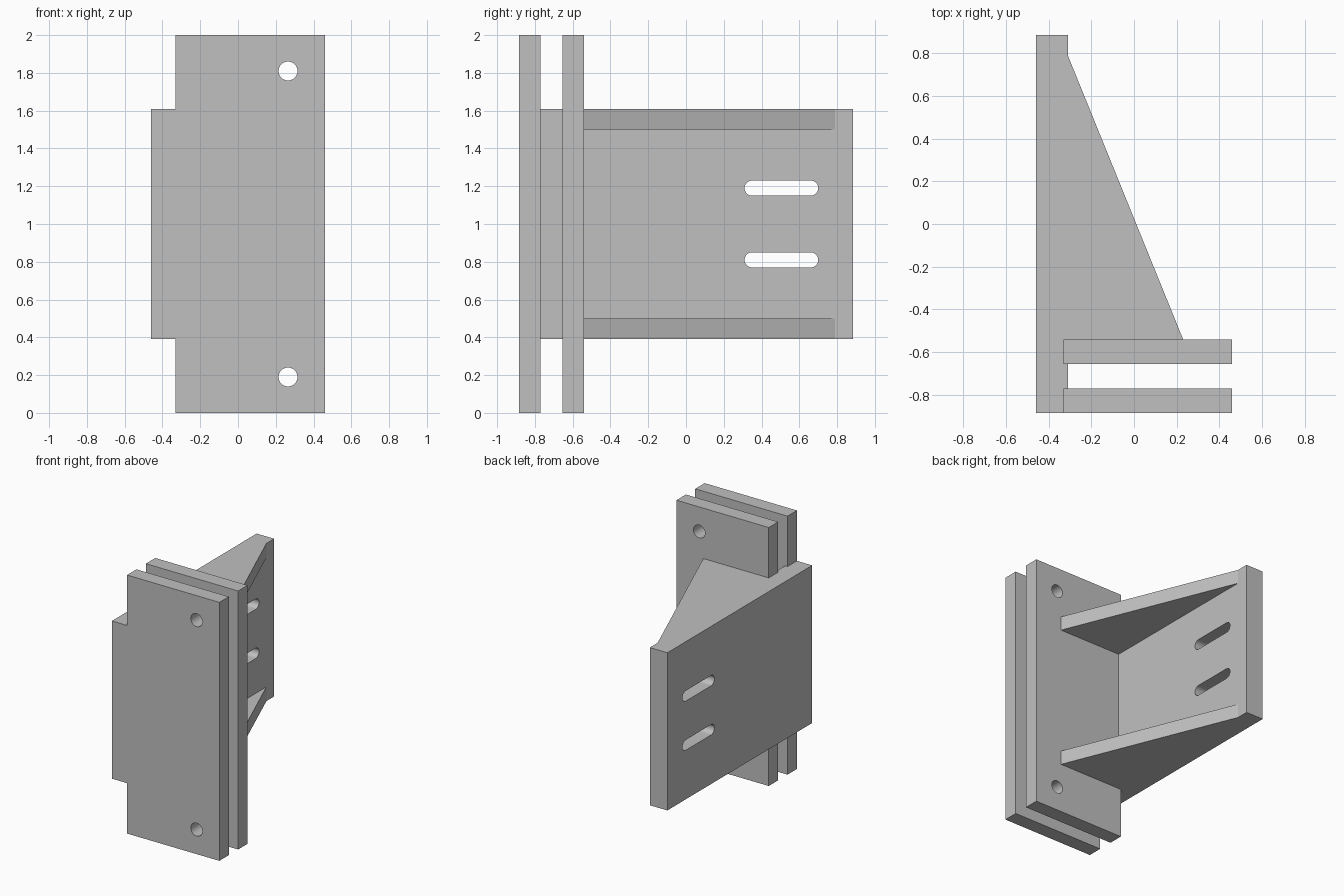
import bpy, bmesh, math
from mathutils import Vector

if "Cube" in bpy.data.objects:
    bpy.data.objects.remove(bpy.data.objects["Cube"], do_unlink=True)

steel = bpy.data.materials.new("plain grey steel")
steel.use_nodes = True
grey = (0.527, 0.527, 0.527, 1)
steel.diffuse_color = grey
steel.node_tree.nodes["Principled BSDF"].inputs["Base Color"].default_value = grey


def prism(name, outline, axis, start, end):
    """Extrude a 2D outline along x, y or z from start to end."""
    def place(p):
        v = list(p)
        v.insert("xyz".index(axis), start)
        return v
    offset = Vector((0, 0, 0))
    offset["xyz".index(axis)] = end - start
    bm = bmesh.new()
    face = bm.faces.new([bm.verts.new(place(p)) for p in outline])
    grown = bmesh.ops.extrude_face_region(bm, geom=[face])["geom"]
    bmesh.ops.translate(bm, vec=offset,
                        verts=[g for g in grown if isinstance(g, bmesh.types.BMVert)])
    bmesh.ops.recalc_face_normals(bm, faces=bm.faces)
    mesh = bpy.data.meshes.new(name)
    bm.to_mesh(mesh)
    bm.free()
    mesh.materials.append(steel)
    ob = bpy.data.objects.new(name, mesh)
    bpy.context.collection.objects.link(ob)
    return ob


def slot(u, v, radius, half=0.0, steps=16):
    """Outline of a round hole, stretched along its first axis by half."""
    points = []
    for side in (1, -1):
        for i in range(steps + (1 if half else 0)):
            a = math.pi * (i / steps - 0.5)
            points.append((u + side * (half + radius * math.cos(a)),
                           v + side * radius * math.sin(a)))
    return points


def select_only(ob):
    bpy.ops.object.select_all(action="DESELECT")
    ob.select_set(True)
    bpy.context.view_layer.objects.active = ob


def cut(ob, cutters):
    select_only(ob)
    for cutter in cutters:
        cutter.hide_render = True
        mod = ob.modifiers.new("hole", "BOOLEAN")
        mod.operation = "DIFFERENCE"
        mod.solver = "EXACT"
        mod.object = cutter
        bpy.ops.object.modifier_apply(modifier=mod.name)
        bpy.data.objects.remove(cutter, do_unlink=True)
    bpy.ops.object.shade_smooth_by_angle(angle=math.radians(30))


left, inner, right = -0.46, -0.31, 0.46      # x limits
front, back = -0.885, 0.885                  # y limits
low, high, top = 0.39, 1.61, 2.0             # z limits
lip = -0.33                                  # flange edge beyond the side plate

# Side plate with two long slots
side = prism("side_plate", [(front, low), (back, low), (back, high), (front, high)],
             "x", left, inner)
cut(side, [prism("slot_cutter", slot(0.505, z, 0.04, 0.155), "x", left - 0.1, inner + 0.1)
           for z in (0.81, 1.19)])

# Two parallel flanges, notched around the side plate, each with two bolt holes
flange = [(lip, 0), (right, 0), (right, top), (lip, top),
          (lip, high), (inner, high), (inner, low), (lip, low)]
for name, y in (("front_flange", front), ("rear_flange", -0.655)):
    ob = prism(name, flange, "y", y, y + 0.115)
    cut(ob, [prism("bolt_cutter", slot(0.265, z, 0.05), "y", y - 0.1, y + 0.2)
             for z in (0.19, 1.81)])

# Triangular gussets at the bottom and top
gusset = [(inner, -0.54), (0.23, -0.54), (inner, 0.79)]
prism("lower_gusset", gusset, "z", low, low + 0.11)
prism("upper_gusset", gusset, "z", high - 0.11, high)
